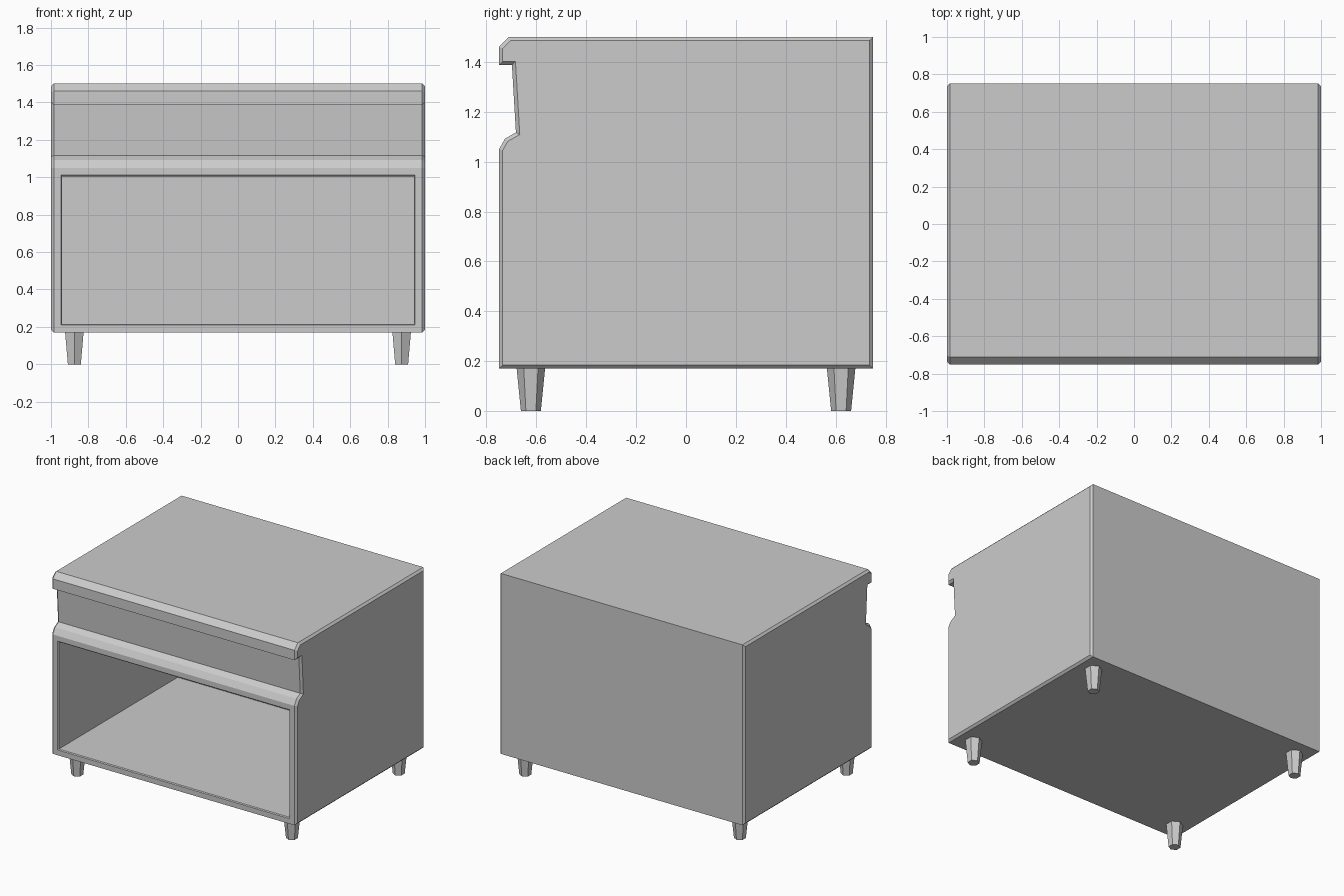
import bpy
import bmesh
from math import pi
from mathutils import Matrix, Vector

cube = bpy.data.objects.get("Cube")
if cube:
    bpy.data.objects.remove(cube, do_unlink=True)

grey = bpy.data.materials.new("light_grey")
grey.use_nodes = True
colour = (0.6, 0.6, 0.6, 1)
grey.diffuse_color = colour
grey.node_tree.nodes["Principled BSDF"].inputs["Base Color"].default_value = colour


def add_object(name, bm):
    bmesh.ops.recalc_face_normals(bm, faces=bm.faces)
    mesh = bpy.data.meshes.new(name)
    bm.to_mesh(mesh)
    bm.free()
    mesh.materials.append(grey)
    obj = bpy.data.objects.new(name, mesh)
    bpy.context.collection.objects.link(obj)
    return obj


# Cabinet: side profile (y, z) swept across the width
CHAMFER = 0.015
half = 1 - CHAMFER
profile = [(-0.75, 0.17), (-0.75, 1.05), (-0.725, 1.093), (-0.682, 1.117),
           (-0.698, 1.387), (-0.75, 1.387), (-0.75, 1.46), (-0.71, 1.5),
           (0.75, 1.5), (0.75, 0.17)]
bm = bmesh.new()
left = bm.faces.new([bm.verts.new((-half, y, z)) for y, z in profile])
ext = bmesh.ops.extrude_face_region(bm, geom=[left], use_keep_orig=True)
bmesh.ops.translate(bm, vec=(2 * half, 0, 0),
                    verts=[v for v in ext["geom"] if isinstance(v, bmesh.types.BMVert)])
bmesh.ops.recalc_face_normals(bm, faces=bm.faces)

# Chamfer round both side panels
sides = [f for f in bm.faces if abs(f.normal.x) > 0.9]
for side in sides:
    bmesh.ops.inset_region(bm, faces=[side], thickness=CHAMFER, depth=CHAMFER,
                           use_even_offset=True, use_boundary=True)

# Open compartment sunk into the lower front
bm.normal_update()
front = max((f for f in bm.faces if f.normal.y < -0.99), key=lambda f: f.calc_area())
bmesh.ops.inset_region(bm, faces=[front], thickness=0.039, use_even_offset=True)
bmesh.ops.inset_region(bm, faces=[front], thickness=0.006, depth=-0.006,
                       use_even_offset=True)
back = bmesh.ops.extrude_discrete_faces(bm, faces=[front])["faces"][0]
for v in back.verts:
    v.co.y = 0.64
add_object("cabinet_body", bm)

# Four tapered six-sided legs
for x, side in ((-0.875, "right"), (0.875, "left")):
    for y, end in ((-0.622, "front"), (0.622, "back")):
        bm = bmesh.new()
        place = Matrix.Translation(Vector((x, y, 0.085))) @ Matrix.Rotation(pi, 4, "X")
        bmesh.ops.create_cone(bm, cap_ends=True, segments=6, radius1=0.057,
                              radius2=0.04, depth=0.17, matrix=place)
        add_object(f"{end}_{side}_leg", bm)
